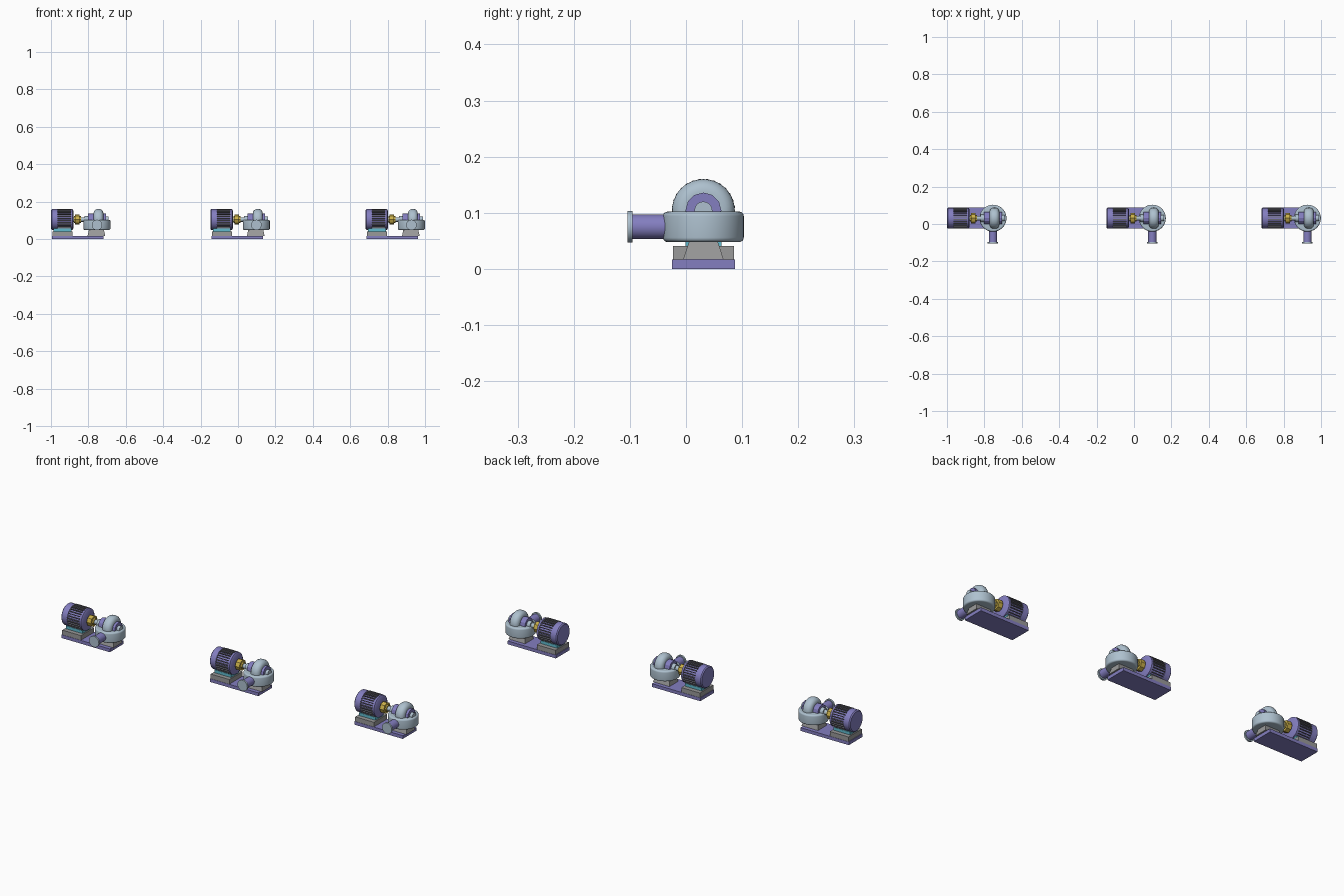
import bpy, bmesh, math
from mathutils import Matrix, Vector

if "Cube" in bpy.data.objects:
    bpy.data.objects.remove(bpy.data.objects["Cube"])


def mat(name, c):
    m = bpy.data.materials.new(name)
    m.diffuse_color = (*c, 1)
    m.use_nodes = True
    m.node_tree.nodes["Principled BSDF"].inputs["Base Color"].default_value = m.diffuse_color
    return m


PURPLE = mat("purple_paint", (0.23, 0.21, 0.53))
STEEL = mat("pale_blue_steel", (0.42, 0.53, 0.62))
GREY = mat("grey_concrete", (0.32, 0.32, 0.32))
FIN = mat("fin_grey", (0.16, 0.16, 0.19))
YELLOW = mat("coupling_yellow", (0.60, 0.44, 0.07))
CYAN = mat("cyan_plate", (0.12, 0.50, 0.62))
YC = 0.031   # centreline of the machine
ZC = 0.104   # shaft height
PX = 0.246   # pump centre measured from the motor end


def finish(bm, name, m, smooth=False):
    bmesh.ops.recalc_face_normals(bm, faces=bm.faces)
    me = bpy.data.meshes.new(name)
    bm.to_mesh(me)
    bm.free()
    me.materials.append(m)
    ob = bpy.data.objects.new(name, me)
    bpy.context.collection.objects.link(ob)
    if smooth:
        bpy.ops.object.select_all(action='DESELECT')
        ob.select_set(True)
        bpy.context.view_layer.objects.active = ob
        bpy.ops.object.shade_smooth_by_angle(angle=math.radians(35))
    return ob


def lathe(name, profile, axis, origin, m, n=32, smooth=True):
    """Closed turned solid: profile holds (distance along axis, radius)."""
    bm = bmesh.new()
    rot = Vector((0, 0, 1)).rotation_difference(Vector(axis)).to_matrix()
    rings = []
    for t, r in profile:
        rings.append([bm.verts.new(Vector(origin) + rot @ Vector(
            (r * math.cos(2 * math.pi * i / n), r * math.sin(2 * math.pi * i / n), t)))
            for i in range(n)])
    for a, b in zip(rings, rings[1:]):
        for i in range(n):
            j = (i + 1) % n
            bm.faces.new((a[i], a[j], b[j], b[i]))
    bm.faces.new(rings[0])
    bm.faces.new(rings[-1])
    return finish(bm, name, m, smooth)


def box(name, x0, x1, hw, z0, z1, m, taper=1.0):
    bm = bmesh.new()
    bmesh.ops.create_cube(bm, size=1)
    for v in bm.verts:
        k = taper if v.co.z > 0 else 1
        v.co = Vector(((x0 + x1) / 2 + v.co.x * (x1 - x0) * (1 + k) / 2,
                       YC + v.co.y * 2 * hw * k,
                       z0 if v.co.z < 0 else z1))
    return finish(bm, name, m)


def rounded(half, r, c, steps=5):
    """Disc profile with rounded rims."""
    p = [(-half + c - c * math.cos(a), r - c + c * math.sin(a))
         for a in [math.pi / 2 * i / steps for i in range(steps + 1)]]
    return p + [(-t, q) for t, q in reversed(p)]


def fins(name, x0, x1, r0, r1, m, count=28):
    bm = bmesh.new()
    for i in range(count):
        g = bmesh.ops.create_cube(bm, size=1)["verts"]
        rot = Matrix.Rotation(2 * math.pi * (i + 0.5) / count, 3, 'X')
        for v in g:
            p = Vector((v.co.x * (x1 - x0), v.co.y * 0.004,
                        (r0 + r1) / 2 + v.co.z * (r1 - r0)))
            v.co = rot @ p + Vector(((x0 + x1) / 2, YC, ZC))
    return finish(bm, name, m)


def pump(x):
    X = (1, 0, 0)
    shaft = (x, YC, ZC)
    # base and supports
    box("base_plate", x + 0.005, x + 0.282, 0.056, 0, 0.017, PURPLE)
    box("motor_plinth", x + 0.008, x + 0.115, 0.0545, 0.017, 0.041, GREY)
    box("motor_foot", x + 0.014, x + 0.109, 0.032, 0.041, 0.056, CYAN)
    box("pump_pedestal", x + 0.196, x + 0.290, 0.036, 0.017, 0.052, GREY, 0.68)
    # motor
    lathe("motor_rear_bell", [(0, 0.050), (0.005, 0.055), (0.036, 0.055)], X, shaft, PURPLE)
    lathe("motor_body", [(0.03, 0.050), (0.112, 0.050)], X, shaft, PURPLE)
    fins("motor_fins", x + 0.036, x + 0.108, 0.046, 0.0565, FIN)
    lathe("motor_front_bell", [(0.106, 0.055), (0.116, 0.055), (0.121, 0.046)], X, shaft, PURPLE)
    # drive line
    lathe("drive_shaft", [(0.11, 0.012), (0.24, 0.012)], X, shaft, STEEL, 20)
    lathe("coupling", [(0.124, 0.018), (0.129, 0.018), (0.129, 0.028),
                       (0.153, 0.028), (0.153, 0.018), (0.161, 0.018)],
          X, shaft, YELLOW, 8, False)
    lathe("bearing_collar", [(0.180, 0.019), (0.200, 0.019)], X, shaft, STEEL, 20)
    # upright wheel casing with hub and nose
    px = (x + PX, YC, ZC)
    lathe("hub", [(-0.047, 0.032), (0.047, 0.032)], X, px, PURPLE, 12, False)
    lathe("wheel_casing", rounded(0.026, 0.056, 0.022), X,
          (x + PX + 0.008, YC, ZC), STEEL, 40)
    lathe("nose", [(0.03, 0.016), (0.062, 0.016)], X, px, STEEL, 20)
    # flat volute casing with outlet pipe
    lathe("volute", rounded(0.027, 0.072, 0.008), (0, 0, 1),
          (x + PX, YC, 0.075), STEEL, 48)
    out = (x + PX, 0, 0.075)
    lathe("outlet_pipe", [(-0.02, 0.022), (0.098, 0.022)], (0, -1, 0), out, PURPLE)
    lathe("outlet_flange", [(0.095, 0.028), (0.104, 0.028)], (0, -1, 0), out, STEEL)


for start in (-1.0, -0.148, 0.681):
    pump(start)
